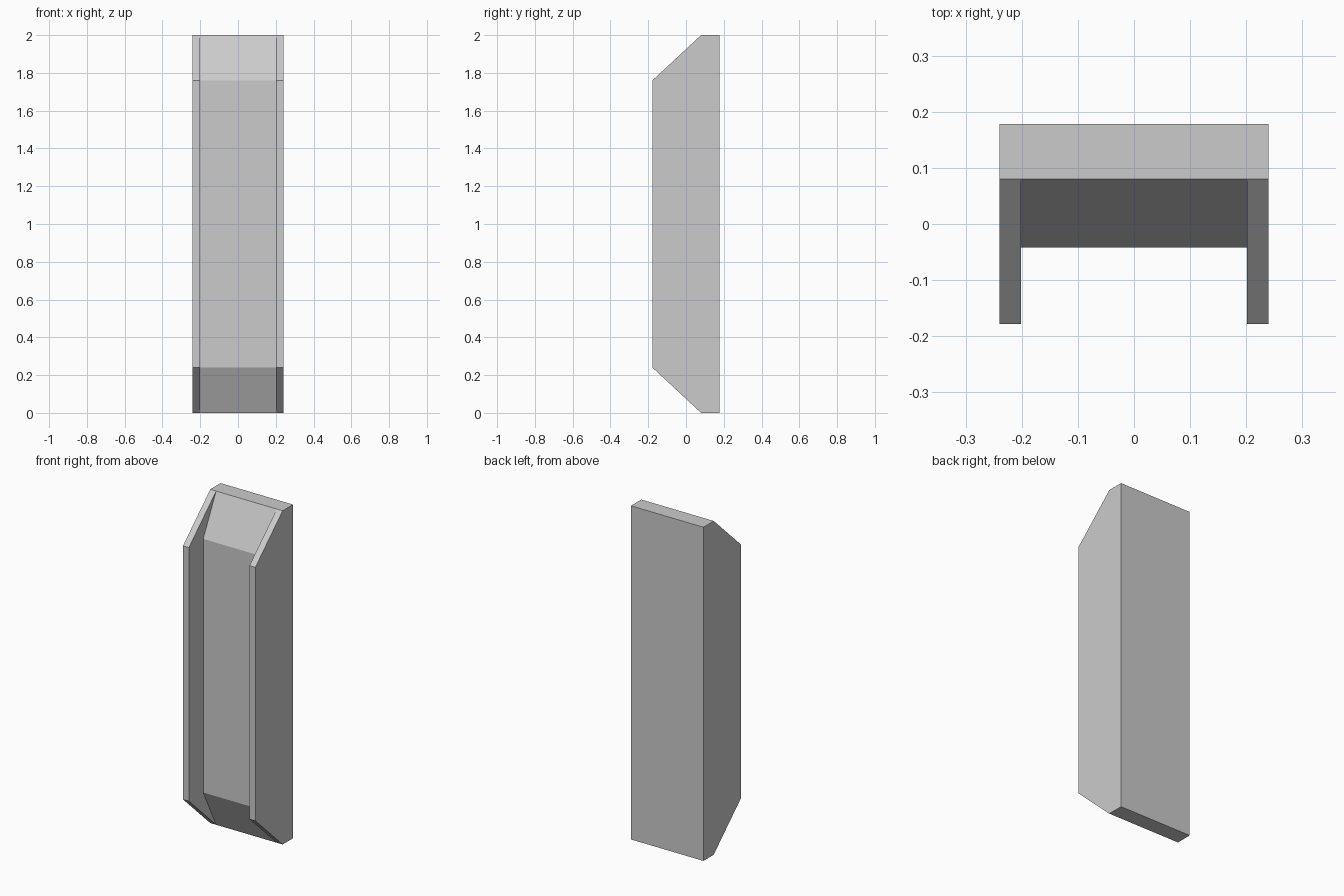
import bpy, bmesh, math

if "Cube" in bpy.data.objects:
    bpy.data.objects.remove(bpy.data.objects["Cube"])

HALF_W, INNER_W = 0.24, 0.201
BACK, LIP, FRONT, RECESS = 0.178, 0.08, -0.178, -0.042
HEIGHT, CHAMFER = 2.0, 0.24


def profile(front):
    """Side outline (y, z) with chamfered front corners reaching y = front."""
    return [(BACK, 0), (BACK, HEIGHT), (LIP, HEIGHT),
            (front, HEIGHT - CHAMFER), (front, CHAMFER), (LIP, 0)]


# Cross-sections along x: side cheek, recessed panel, side cheek
half = [(HALF_W, FRONT), (INNER_W, FRONT), (INNER_W, RECESS)]
stations = [(-x, f) for x, f in half] + [(x, f) for x, f in reversed(half)]

bm = bmesh.new()
rings = [[bm.verts.new((x, y, z)) for y, z in profile(f)] for x, f in stations]
for a, b in zip(rings, rings[1:]):
    for i in range(len(a)):
        j = (i + 1) % len(a)
        bm.faces.new((a[i], a[j], b[j], b[i]))
bm.faces.new(rings[0])
bm.faces.new(rings[-1])

# Weld shared points and merge coplanar faces
bmesh.ops.remove_doubles(bm, verts=bm.verts[:], dist=1e-5)
bmesh.ops.recalc_face_normals(bm, faces=bm.faces[:])
bmesh.ops.dissolve_limit(bm, angle_limit=math.radians(1),
                         verts=bm.verts[:], edges=bm.edges[:])
bmesh.ops.recalc_face_normals(bm, faces=bm.faces[:])

mesh = bpy.data.meshes.new("recessed_wall_panel")
bm.to_mesh(mesh)
bm.free()
bpy.context.collection.objects.link(bpy.data.objects.new("recessed_wall_panel", mesh))
